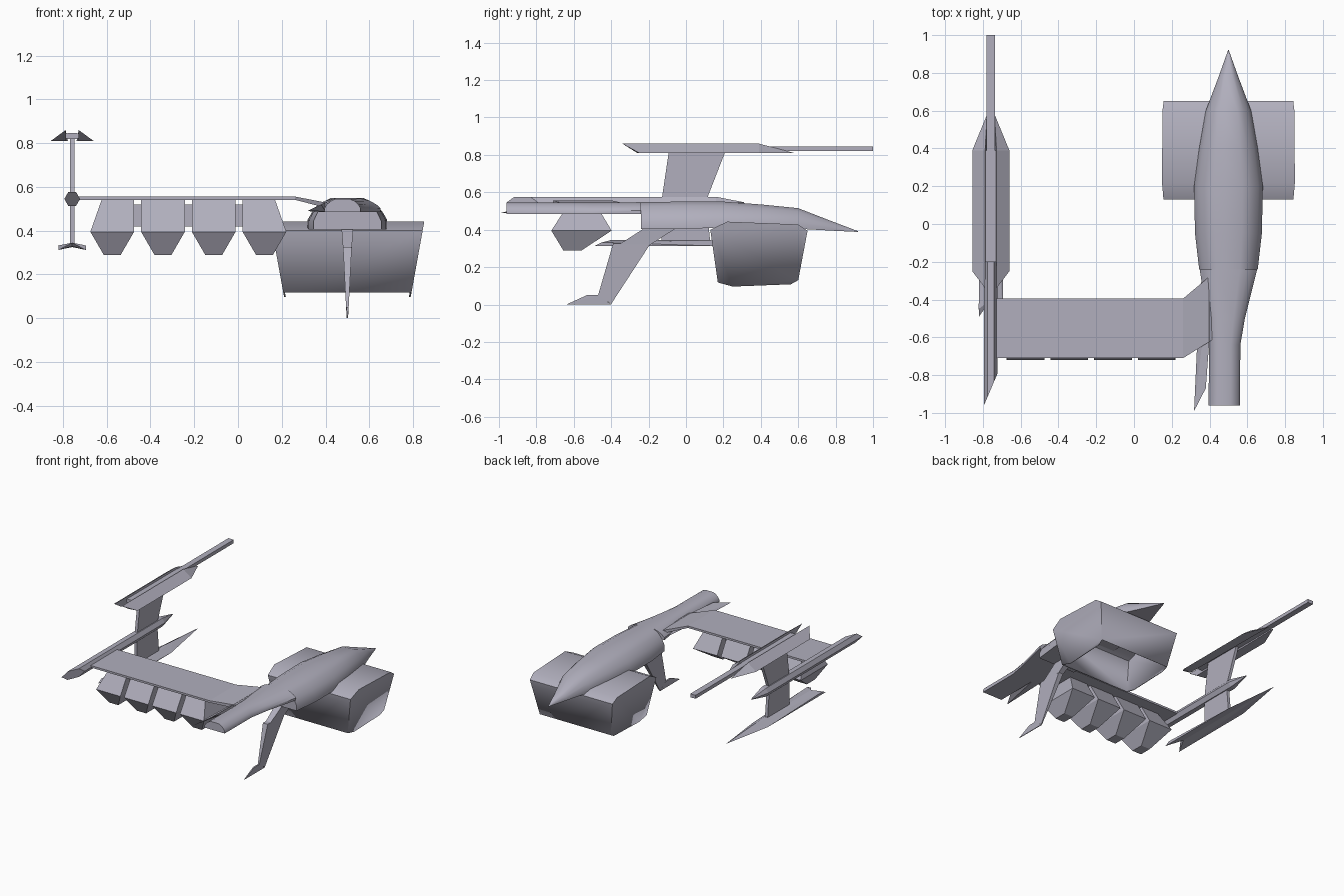
import bpy, bmesh, math
from mathutils import Vector

cube = bpy.data.objects.get("Cube")
if cube:
    bpy.data.objects.remove(cube, do_unlink=True)

hull_grey = bpy.data.materials.new("hull_grey")
hull_grey.use_nodes = True
COLOUR = (0.44, 0.43, 0.51, 1)
hull_grey.diffuse_color = COLOUR
hull_grey.node_tree.nodes["Principled BSDF"].inputs["Base Color"].default_value = COLOUR


def finish(name, bm, smooth=False):
    bmesh.ops.recalc_face_normals(bm, faces=bm.faces)
    mesh = bpy.data.meshes.new(name)
    bm.to_mesh(mesh)
    bm.free()
    mesh.materials.append(hull_grey)
    obj = bpy.data.objects.new(name, mesh)
    bpy.context.collection.objects.link(obj)
    if smooth:
        bpy.ops.object.select_all(action='DESELECT')
        obj.select_set(True)
        bpy.context.view_layer.objects.active = obj
        bpy.ops.object.shade_smooth_by_angle(angle=math.radians(35))
    return obj


def hull(name, points):
    """Convex solid around a few corner points."""
    bm = bmesh.new()
    verts = [bm.verts.new(p) for p in points]
    res = bmesh.ops.convex_hull(bm, input=verts)
    loose = {v for v in res["geom_interior"] + res["geom_unused"]
             if isinstance(v, bmesh.types.BMVert)}
    bmesh.ops.delete(bm, geom=list(loose), context='VERTS')
    bmesh.ops.dissolve_limit(bm, angle_limit=0.02, verts=bm.verts, edges=bm.edges)
    return finish(name, bm)


def loft(name, rings, smooth=True):
    """Skin closed rings of equal point count and cap both ends."""
    bm = bmesh.new()
    rows = [[bm.verts.new(p) for p in ring] for ring in rings]
    n = len(rows[0])
    for a, b in zip(rows, rows[1:]):
        for i in range(n):
            j = (i + 1) % n
            bm.faces.new((a[i], a[j], b[j], b[i]))
    bm.faces.new(rows[0])
    bm.faces.new(rows[-1])
    return finish(name, bm, smooth)


def box(name, x0, x1, y0, y1, z0, z1):
    return hull(name, [(x, y, z) for x in (x0, x1) for y in (y0, y1) for z in (z0, z1)])


def body_ring(y, cx, w, low, high):
    """Flat-bottomed section with a faceted, rounded back."""
    half = [(1, 0), (1, 0.28), (0.87, 0.57), (0.66, 0.84), (0.4, 1)]
    pts = half + [(-a, b) for a, b in reversed(half)]
    return [(cx + a * w, y, low + b * (high - low)) for a, b in pts]


# Main fuselage and the thinner raised tail boom
loft("fuselage", [body_ring(*r) for r in [
    (-0.24, 0.5, 0.155, 0.405, 0.547), (-0.05, 0.5, 0.177, 0.405, 0.55),
    (0.2, 0.5, 0.182, 0.41, 0.55), (0.4, 0.5, 0.155, 0.41, 0.535),
    (0.6, 0.5, 0.12, 0.405, 0.515), (0.78, 0.5, 0.052, 0.395, 0.445),
    (0.92, 0.5, 0.002, 0.388, 0.392)]])
loft("tail_boom", [body_ring(*r) for r in [
    (-0.96, 0.478, 0.083, 0.485, 0.545), (-0.64, 0.48, 0.083, 0.485, 0.545),
    (-0.5, 0.487, 0.1, 0.485, 0.545), (-0.24, 0.5, 0.152, 0.485, 0.547)]])

# Engine housing: hexagonal side plates, skin between them, open underneath
profile = [(0.17, 0.118), (0.13, 0.4), (0.22, 0.443), (0.6, 0.428),
           (0.65, 0.395), (0.6, 0.13), (0.56, 0.108), (0.25, 0.096)]
bm = bmesh.new()
sides = []
for s in (-1, 1):
    sides.append([bm.verts.new((0.5 + s * (0.29 + 0.18 * (z - 0.1)), y, z)) for y, z in profile])
    bm.faces.new(sides[-1])
for i in range(5):
    bm.faces.new((sides[0][i], sides[0][i + 1], sides[1][i + 1], sides[1][i]))
housing = finish("engine_housing", bm, True)
shell = housing.modifiers.new("thickness", 'SOLIDIFY')
shell.thickness = 0.008

# Landing leg: thigh, tapering shin, foot
def slab(name, corners):
    """Solid from (y, z, half width) corners around the fuselage centre."""
    hull(name, [(0.5 + s * w, y, z) for y, z, w in corners for s in (-1, 1)])

slab("leg_thigh", [(-0.36, 0.32, 0.02), (-0.19, 0.32, 0.02),
                   (-0.22, 0.41, 0.027), (-0.05, 0.41, 0.027)])
slab("leg_shin", [(-0.39, 0.325, 0.02), (-0.19, 0.325, 0.02),
                  (-0.47, 0.05, 0.006), (-0.4, 0.003, 0.003)])
slab("leg_foot", [(-0.64, 0.0, 0.002), (-0.4, 0.0, 0.003),
                  (-0.53, 0.05, 0.005), (-0.465, 0.05, 0.006)])

# Wing plank and its swept root
box("wing", -0.74, 0.26, -0.71, -0.395, 0.541, 0.556)
hull("wing_root", [(0.26, y, z) for y in (-0.71, -0.395) for z in (0.541, 0.556)]
     + [(0.42, y, z) for y in (-0.61, -0.26) for z in (0.5, 0.525)])

# Blade beside the tail boom
hull("tail_blade", [(0.318, -0.99, 0.49), (0.335, -0.62, 0.488), (0.36, -0.25, 0.49),
                    (0.38, -0.87, 0.52), (0.4, -0.6, 0.53), (0.4, -0.3, 0.53),
                    (0.4, -0.6, 0.488)])

# Four hanging containers; the two outer ones slope on their outer side
for i in range(4):
    x0 = -0.675 + 0.232 * i
    x1 = x0 + 0.2
    t0 = x0 + (0.052 if i == 0 else 0)
    t1 = x1 - (0.052 if i == 3 else 0)
    levels = [(t0, t1, -0.625, -0.485, 0.542), (x0, x1, -0.72, -0.398, 0.395),
              (x0 + 0.062, x1 - 0.062, -0.655, -0.56, 0.288)]
    loft("container_%d" % (i + 1),
         [[(a, c, z), (b, c, z), (b, d, z), (a, d, z)] for a, b, c, d, z in levels], False)
    if i < 3:
        box("container_link_%d" % (i + 1), x1 - 0.01, x1 + 0.042, -0.61, -0.5, 0.42, 0.52)

# Wing-tip pod: hexagonal tube, diagonal rear cut, pointed nose
PX, PZ = -0.758, 0.545
def pod_ring(y, r, skew=0.0):
    ring = []
    for k in range(6):
        a = math.tau * k / 6
        dx = math.cos(a) * r
        ring.append((PX + dx, y + skew * dx, PZ + math.sin(a) * r * 1.0))
    return ring

loft("tip_pod", [pod_ring(-0.875, 0.036, 2.35), pod_ring(0.16, 0.036),
                 pod_ring(0.31, 0.002)], False)

# Struts above and below the pod
def strut(name, low, high):
    hull(name, [(PX + s * 0.011, y, z) for s in (-1, 1)
                for y0, y1, z in (low, high) for y in (y0, y1)])

strut("upper_strut", (-0.13, 0.11, 0.56), (-0.09, 0.215, 0.83))
strut("lower_strut", (-0.13, 0.13, 0.33), (-0.13, 0.11, 0.53))

# Paired fins on the struts, and the long barrel
for side, s in (("right", -1), ("left", 1)):
    hull("upper_fin_" + side, [
        (PX + s * 0.03, -0.34, 0.86), (PX + s * 0.03, 0.39, 0.86),
        (PX + s * 0.03, -0.26, 0.81), (PX + s * 0.02, 0.58, 0.81),
        (PX + s * 0.098, -0.25, 0.81), (PX + s * 0.098, 0.39, 0.81)])
    hull("lower_fin_" + side, [
        (PX, -0.4, 0.345), (PX, 0.3, 0.345), (PX, -0.37, 0.328), (PX, 0.61, 0.325),
        (PX + s * 0.062, -0.49, 0.312), (PX + s * 0.064, -0.45, 0.332),
        (PX + s * 0.062, 0.2, 0.312)])
box("fin_bridge", PX - 0.032, PX + 0.032, -0.2, 0.39, 0.822, 0.845)
box("barrel", PX - 0.022, PX + 0.022, -0.2, 1.0, 0.82, 0.846)
